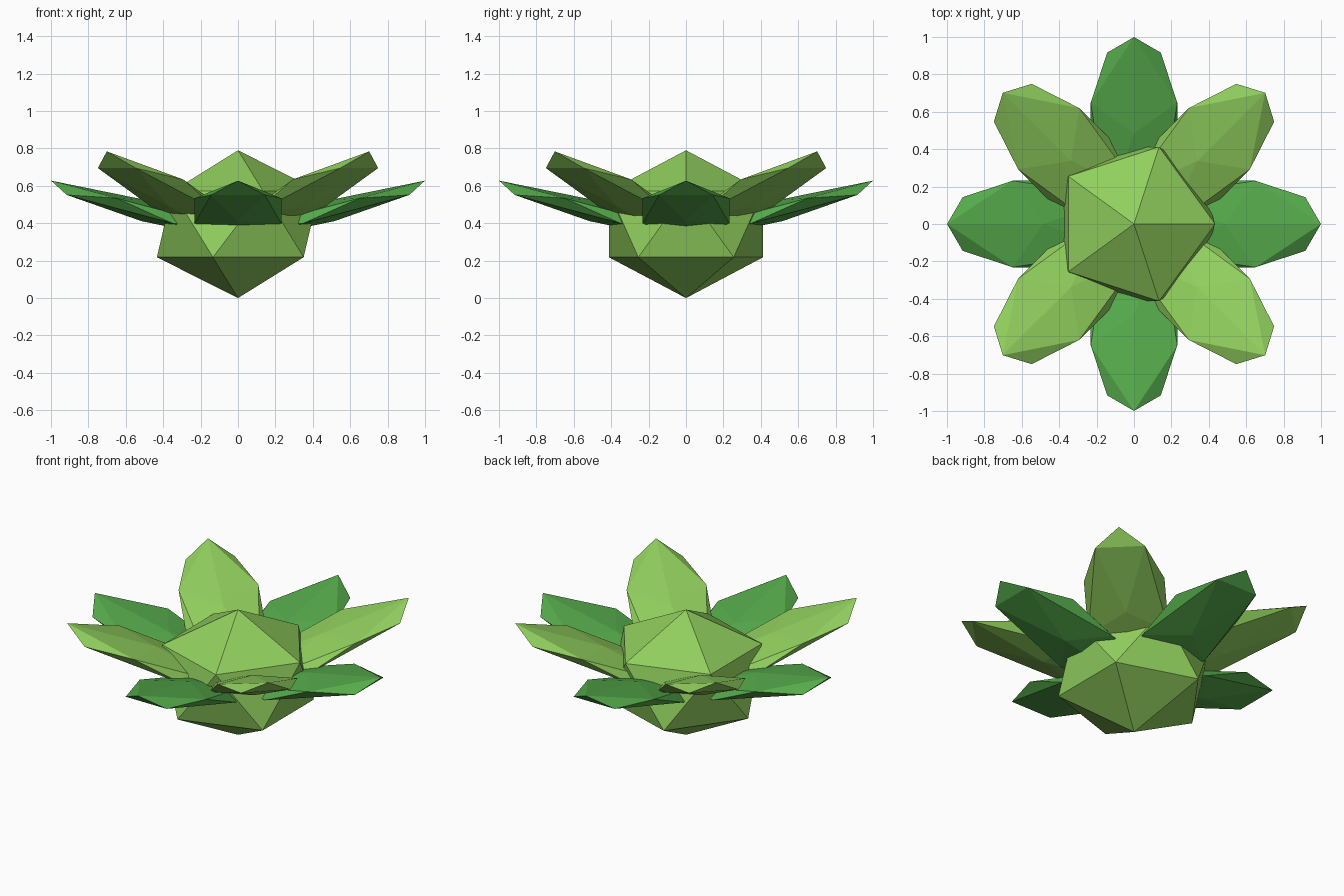
import bpy
from math import radians, cos, sin

if "Cube" in bpy.data.objects:
    bpy.data.objects.remove(bpy.data.objects["Cube"])


def material(name, rgb):
    m = bpy.data.materials.new(name)
    m.diffuse_color = (*rgb, 1)
    m.use_nodes = True
    m.node_tree.nodes["Principled BSDF"].inputs["Base Color"].default_value = m.diffuse_color
    return m


light_green = material("light_green", (0.28, 0.62, 0.11))
deep_green = material("deep_green", (0.09, 0.40, 0.07))


def ico(name, loc, scale, rot, mat):
    bpy.ops.mesh.primitive_ico_sphere_add(subdivisions=1, radius=1, location=loc, rotation=rot)
    ob = bpy.context.object
    ob.name = name
    ob.scale = scale
    ob.data.materials.append(mat)
    return ob


def petal_ring(name, start, height, tilt, length, mat):
    for i in range(4):
        a = radians(start + 90 * i)
        ico(f"{name}_{i + 1}", (0.5 * cos(a), 0.5 * sin(a), height),
            (length, 0.272, 0.058), (0, -radians(tilt), a), mat)


# Faceted heart of the plant
ico("core", (0, 0, 0.395), (0.485, 0.485, 0.395), (0, 0, 0), light_green)

# Low outer leaves on the axes, steeper leaves on the diagonals
petal_ring("lower_leaf", 0, 0.467, 15, 0.586, deep_green)
petal_ring("upper_leaf", 45, 0.543, 23.4, 0.612, light_green)
